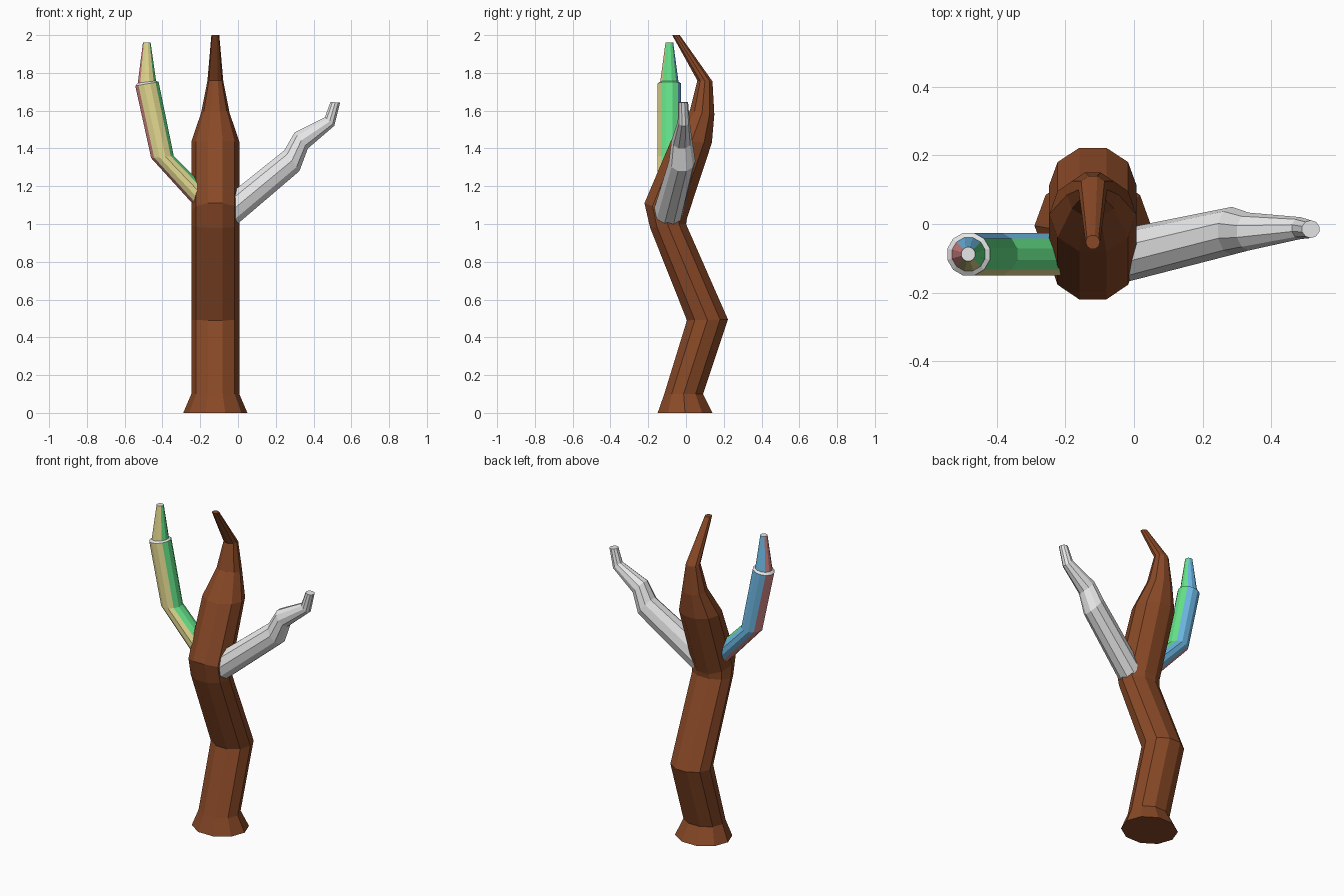
import bpy, bmesh, math
from mathutils import Vector

if "Cube" in bpy.data.objects:
    bpy.data.objects.remove(bpy.data.objects["Cube"])


def material(name, r, g, b):
    m = bpy.data.materials.new(name)
    m.diffuse_color = (r, g, b, 1)
    m.use_nodes = True
    m.node_tree.nodes["Principled BSDF"].inputs["Base Color"].default_value = m.diffuse_color
    return m


def loft(name, rings, sides, phase, mats, rule=None):
    """Skin rings of (centre, half axis u, half axis v); rule picks a material."""
    bm = bmesh.new()
    loops = []
    for c, u, v in rings:
        c, u, v = Vector(c), Vector(u), Vector(v)
        angles = [phase + 2 * math.pi * i / sides for i in range(sides)]
        loops.append([bm.verts.new(c + u * math.cos(a) + v * math.sin(a)) for a in angles])
    for k in range(len(loops) - 1):
        for i in range(sides):
            j = (i + 1) % sides
            f = bm.faces.new((loops[k][i], loops[k][j], loops[k + 1][j], loops[k + 1][i]))
            if rule:
                f.material_index = rule(k, phase + 2 * math.pi * (i + 0.5) / sides)
    bm.faces.new(loops[0][::-1])
    bm.faces.new(loops[-1])
    bmesh.ops.recalc_face_normals(bm, faces=bm.faces)
    me = bpy.data.meshes.new(name)
    bm.to_mesh(me)
    bm.free()
    for m in mats:
        me.materials.append(m)
    ob = bpy.data.objects.new(name, me)
    bpy.context.collection.objects.link(ob)
    return ob


brown = material("bark_brown", 0.25, 0.066, 0.02)
white = material("pale_grey", 0.8, 0.8, 0.8)
yellow = material("yellow", 0.77, 0.70, 0.28)
green = material("green", 0.13, 0.77, 0.25)
blue = material("blue", 0.17, 0.53, 0.85)
red = material("red", 0.72, 0.26, 0.26)

# Trunk: front and back (y, z) of each ring, with half width in x
trunk = [
    (-0.15, 0.0, 0.14, 0.0, 0.17),
    (-0.115, 0.1, 0.09, 0.1, 0.127),
    (0.005, 0.49, 0.222, 0.495, 0.127),
    (-0.19, 0.98, 0.0, 1.0, 0.127),
    (-0.22, 1.11, 0.005, 1.03, 0.127),
    (-0.08, 1.44, 0.137, 1.43, 0.127),
    (0.02, 1.6, 0.15, 1.58, 0.075),
    (0.06, 1.76, 0.14, 1.755, 0.042),
    (-0.073, 2.0, -0.033, 2.0, 0.021),
]
flat = math.cos(math.pi / 10)
loft("trunk", [((-0.12, (y0 + y1) / 2, (z0 + z1) / 2), (rx, 0, 0),
                (0, (y1 - y0) / 2 / flat, (z1 - z0) / 2 / flat))
               for y0, z0, y1, z1, rx in trunk], 10, 0, [brown])

# Right branch: upper and lower (x, z) of each ring, then y centre and half width
right = [
    (-0.08, 1.13, -0.05, 0.96, -0.10, 0.08),
    (0.245, 1.39, 0.325, 1.28, -0.02, 0.07),
    (0.30, 1.485, 0.37, 1.40, -0.022, 0.055),
    (0.46, 1.565, 0.51, 1.52, -0.012, 0.032),
    (0.49, 1.647, 0.54, 1.642, -0.015, 0.026),
]
loft("right_branch", [(((x0 + x1) / 2, y, (z0 + z1) / 2), (0, ry, 0),
                       ((x0 - x1) / 2 / flat, 0, (z0 - z1) / 2 / flat))
                      for x0, z0, x1, z1, y, ry in right], 10, 0, [white])

# Left branch: x, z, half width in x, half width in y, tilt
left = [
    (-0.14, 1.08, 0.078, 0.064, 0.0),
    (-0.40, 1.355, 0.062, 0.064, 0.006),
    (-0.482, 1.742, 0.064, 0.064, 0.011),
    (-0.482, 1.752, 0.050, 0.050, 0.006),
    (-0.483, 1.962, 0.021, 0.021, 0.0),
]


def side_colour(k, a):
    # ledge is pale, the rest is coloured by the side it faces
    if k == 2:
        return 4
    return int(((a + math.pi / 4) % (2 * math.pi)) // (math.pi / 2))


tube = loft("left_branch", [((x, -0.088, z), (rx, 0, t), (0, ry, 0))
                            for x, z, rx, ry, t in left],
            12, math.pi / 12, [green, blue, red, yellow, white], side_colour)
for f in tube.data.polygons:
    if len(f.vertices) == 12:
        f.material_index = 4  # pale tip
